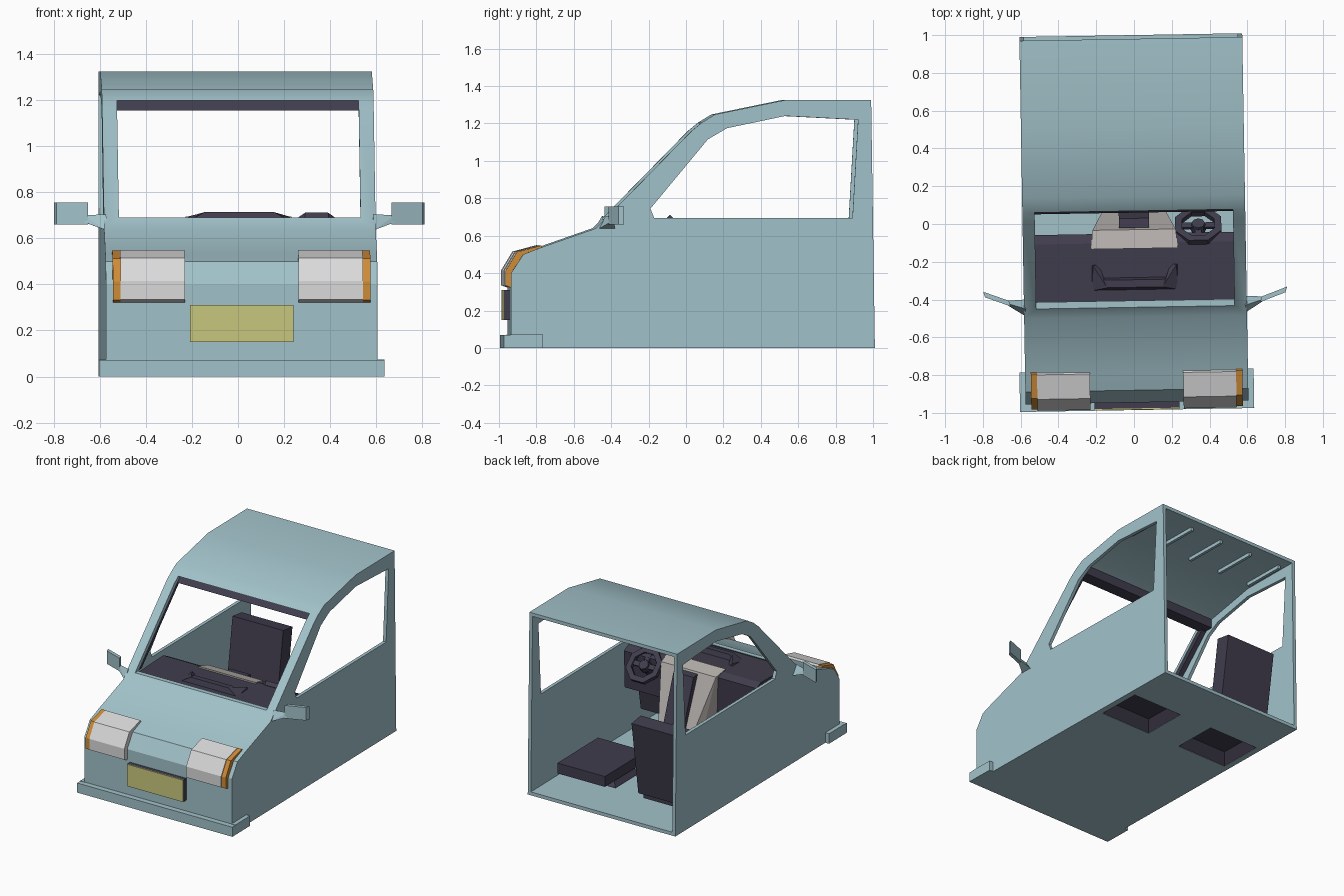
import bpy, bmesh, math
from mathutils import Matrix, Vector

if "Cube" in bpy.data.objects:
    bpy.data.objects.remove(bpy.data.objects["Cube"], do_unlink=True)

YAW = Matrix.Rotation(0.017, 4, 'Z')  # whole cab is turned very slightly


def material(name, r, g, b):
    m = bpy.data.materials.new(name)
    m.use_nodes = True
    m.diffuse_color = (r, g, b, 1)
    m.node_tree.nodes["Principled BSDF"].inputs["Base Color"].default_value = (r, g, b, 1)
    return m


PAINT = material("pale_blue_paint", 0.36, 0.54, 0.59)
DARK = material("dark_trim", 0.052, 0.046, 0.075)
WHITE = material("lamp_white", 0.70, 0.70, 0.70)
GREY = material("console_grey", 0.46, 0.43, 0.41)
ORANGE = material("indicator_orange", 0.62, 0.26, 0.04)
YELLOW = material("plate_yellow", 0.58, 0.58, 0.21)


def finish(name, bm, mat):
    bmesh.ops.recalc_face_normals(bm, faces=bm.faces)
    bm.transform(YAW)
    mesh = bpy.data.meshes.new(name)
    bm.to_mesh(mesh)
    bm.free()
    mesh.materials.append(mat)
    ob = bpy.data.objects.new(name, mesh)
    bpy.context.collection.objects.link(ob)
    return ob


def prism(name, profile, x0, x1, mat, open_edge=None):
    """Side profile of (y, z) points pulled from x0 to x1."""
    bm = bmesh.new()
    a = [bm.verts.new((x0, y, z)) for y, z in profile]
    b = [bm.verts.new((x1, y, z)) for y, z in profile]
    n = len(profile)
    for i in range(n):
        if i != open_edge:
            j = (i + 1) % n
            bm.faces.new((a[i], a[j], b[j], b[i]))
    bm.faces.new(a)
    bm.faces.new(b[::-1])
    return finish(name, bm, mat)


def hull(name, pts, mat):
    bm = bmesh.new()
    for p in pts:
        bm.verts.new(p)
    bmesh.ops.convex_hull(bm, input=bm.verts)
    bmesh.ops.dissolve_limit(bm, angle_limit=0.01, verts=bm.verts, edges=bm.edges)
    return finish(name, bm, mat)


def box(name, x0, x1, y0, y1, z0, z1, mat):
    return prism(name, [(y0, z0), (y1, z0), (y1, z1), (y0, z1)], x0, x1, mat)


def frustum(name, cx, cy, base, top, z0, z1, mat, open_bottom=False):
    bm = bmesh.new()
    rings = []
    for (w, d), z in ((base, z0), (top, z1)):
        rings.append([bm.verts.new((cx + sx * w / 2, cy + sy * d / 2, z))
                      for sx, sy in ((-1, -1), (1, -1), (1, 1), (-1, 1))])
    lo, hi = rings
    for i in range(4):
        j = (i + 1) % 4
        bm.faces.new((lo[i], lo[j], hi[j], hi[i]))
    bm.faces.new(hi)
    if not open_bottom:
        bm.faces.new(lo[::-1])
    return finish(name, bm, mat)


# Body shell: open at the rear, thin walls
outline = [(1.0, 0), (-0.945, 0), (-0.945, 0.40), (-0.88, 0.50), (-0.79, 0.535),
           (-0.49, 0.64), (0.02, 1.16), (0.075, 1.205), (0.145, 1.248),
           (0.52, 1.325), (0.98, 1.325)]
body = prism("body_shell", outline, -0.59, 0.59, PAINT, open_edge=len(outline) - 1)
wall = body.modifiers.new("wall", 'SOLIDIFY')
wall.thickness = 0.025
wall.offset = -1
wall.use_even_offset = True

# Openings for the side windows, windscreen and seat pits
side_window = [(-0.18, 0.695), (0.88, 0.695), (0.91, 1.22), (0.52, 1.24),
               (0.21, 1.175), (0.107, 1.115), (-0.2, 0.745)]
cutters = [prism("side_window_cutter", side_window, -0.9, 0.9, DARK),
           box("windscreen_cutter", -0.525, 0.525, -0.7, 0.2, 0.69, 1.2, DARK)]
for s in (-1, 1):
    cutters.append(box("pit_cutter", s * 0.34 - 0.205, s * 0.34 + 0.205,
                       0.305, 0.635, -0.1, 0.1, DARK))
for c in cutters:
    mod = body.modifiers.new("cut", 'BOOLEAN')
    mod.operation = 'DIFFERENCE'
    mod.solver = 'EXACT'
    mod.object = c
graph = bpy.context.evaluated_depsgraph_get()
cut_mesh = bpy.data.meshes.new_from_object(body.evaluated_get(graph))
body.modifiers.clear()
body.data = cut_mesh
cut_mesh.materials.clear()
cut_mesh.materials.append(PAINT)
for p in cut_mesh.polygons:
    p.material_index = 0
for c in cutters:
    bpy.data.objects.remove(c, do_unlink=True)
bpy.ops.object.select_all(action='DESELECT')
body.select_set(True)
bpy.context.view_layer.objects.active = body
bpy.ops.object.shade_smooth_by_angle(angle=math.radians(30))

# Roof ribs
for i in range(5):
    x = (i - 2) * 0.26
    box("roof_rib", x - 0.01, x + 0.01, 0.58, 0.9, 1.275, 1.302, PAINT)

# Dark windscreen frame on the inside
prism("windscreen_header", [(0.06, 1.155), (0.15, 1.155), (0.15, 1.225), (0.1, 1.2)],
      -0.565, 0.565, DARK)
for s in (-1, 1):
    prism("pillar_trim", [(-0.36, 0.69), (0.09, 1.15), (0.09, 1.195), (-0.41, 0.69)],
          s * 0.528, s * 0.566, DARK)

# Bumper
box("bumper_front", -0.62, 0.62, -0.985, -0.945, 0, 0.07, PAINT)
for s in (-1, 1):
    box("bumper_side", s * 0.588, s * 0.62, -0.95, -0.775, 0, 0.073, PAINT)

# Headlamps and indicators wrap over the nose
lamp = [(-0.94, 0.32), (-0.98, 0.335), (-0.98, 0.415), (-0.92, 0.515), (-0.79, 0.55),
        (-0.775, 0.53), (-0.88, 0.49), (-0.94, 0.39)]
indicator = [(y + 0.006, z - 0.002) for y, z in lamp]
for s in (-1, 1):
    prism("headlamp", lamp, s * 0.247, s * 0.527, WHITE)
    prism("indicator", indicator, s * 0.527, s * 0.56, ORANGE)

# Number plate: dark backing with a thin coloured face
box("plate_backing", -0.225, 0.225, -0.976, -0.94, 0.15, 0.31, DARK)
box("plate_face", -0.225, 0.225, -0.983, -0.976, 0.15, 0.31, YELLOW)

# Door mirrors
for s in (-1, 1):
    hull("mirror_arm", [(s * x, y, z) for x, y, z in (
        (0.58, -0.48, 0.635), (0.58, -0.39, 0.635), (0.58, -0.44, 0.705),
        (0.675, -0.42, 0.67), (0.675, -0.395, 0.67), (0.675, -0.41, 0.70))], DARK and PAINT)
    hull("mirror", [(s * x, y, z) for x, y in (
        (0.66, -0.425), (0.67, -0.395), (0.805, -0.345), (0.795, -0.375))
        for z in (0.66, 0.755)], PAINT)

# Dashboard with raised tray
prism("dashboard", [(-0.44, 0.675), (-0.1, 0.685), (-0.05, 0.66), (-0.06, 0.39),
                    (-0.22, 0.33), (-0.25, 0.16), (-0.44, 0.16)], -0.53, 0.53, DARK)
hull("tray_front", [(x, y, z) for x, y, z in (
    (-0.23, -0.35, 0.67), (0.23, -0.35, 0.67), (-0.15, -0.335, 0.715), (0.15, -0.335, 0.715),
    (-0.15, -0.295, 0.715), (0.15, -0.295, 0.715), (-0.2, -0.28, 0.67), (0.2, -0.28, 0.67))], DARK)
for s in (-1, 1):
    hull("tray_side", [(s * x, y, z) for x, y, z in (
        (0.23, -0.35, 0.67), (0.23, -0.21, 0.67), (0.19, -0.21, 0.67), (0.16, -0.33, 0.67),
        (0.22, -0.22, 0.695), (0.15, -0.33, 0.714))], DARK)

# Centre console, narrowing toward the floor
hull("centre_console", [(s * w, y, z) for s in (-1, 1) for w, y, z in (
    (0.23, -0.13, 0.695), (0.22, -0.03, 0.67), (0.14, 0.12, 0.3),
    (0.14, 0.12, 0.02), (0.2, -0.13, 0.02))], GREY)
prism("console_panel", [(-0.02, 0.66), (0.12, 0.32), (0.15, 0.32), (0.03, 0.655)],
      -0.08, 0.08, DARK)

# Steering wheel, octagonal, tilted toward the driver
WX, WY, WZ = 0.34, -0.015, 0.615
TILT = Matrix.Translation((WX, WY, WZ)) @ Matrix.Rotation(-0.77, 4, 'X')
bm = bmesh.new()
rim = []
for i in range(8):
    a = (i + 0.5) * math.pi / 4
    ring = [(0.132, -0.016), (0.132, 0.016), (0.092, 0.016), (0.092, -0.016)]
    rim.append([bm.verts.new((r * math.cos(a), r * math.sin(a), h)) for r, h in ring])
for i in range(8):
    p, q = rim[i], rim[(i + 1) % 8]
    for k in range(4):
        m = (k + 1) % 4
        bm.faces.new((p[k], p[m], q[m], q[k]))
bmesh.ops.create_cone(bm, cap_ends=True, segments=8, radius1=0.045, radius2=0.035, depth=0.04)
for deg in (0, 180, 270):
    spoke = bmesh.ops.create_cube(bm, size=1)["verts"]
    bmesh.ops.transform(bm, verts=spoke, matrix=Matrix.Rotation(math.radians(deg), 4, 'Z')
                        @ Matrix.Translation((0.065, 0, 0))
                        @ Matrix.Diagonal((0.07, 0.035, 0.015, 1)))
bm.transform(TILT)
finish("steering_wheel", bm, DARK)
bm = bmesh.new()
bmesh.ops.create_cone(bm, cap_ends=True, segments=8, radius1=0.04, radius2=0.03, depth=0.2)
bm.transform(TILT @ Matrix.Translation((0, 0, -0.11)))
finish("steering_column", bm, DARK)

# Seats: hollow pedestals, cushions and one upright backrest
for s in (-1, 1):
    frustum("seat_pedestal", s * 0.34, 0.47, (0.408, 0.328), (0.30, 0.20), 0.001, 0.066,
            DARK, open_bottom=True)
    box("seat_cushion", s * 0.345 - 0.19, s * 0.345 + 0.19, 0.25, 0.73, 0.064, 0.14, DARK)
prism("seat_backrest", [(0.64, 0.1), (0.75, 0.1), (0.83, 0.64), (0.72, 0.655)],
      -0.53, -0.125, DARK)
